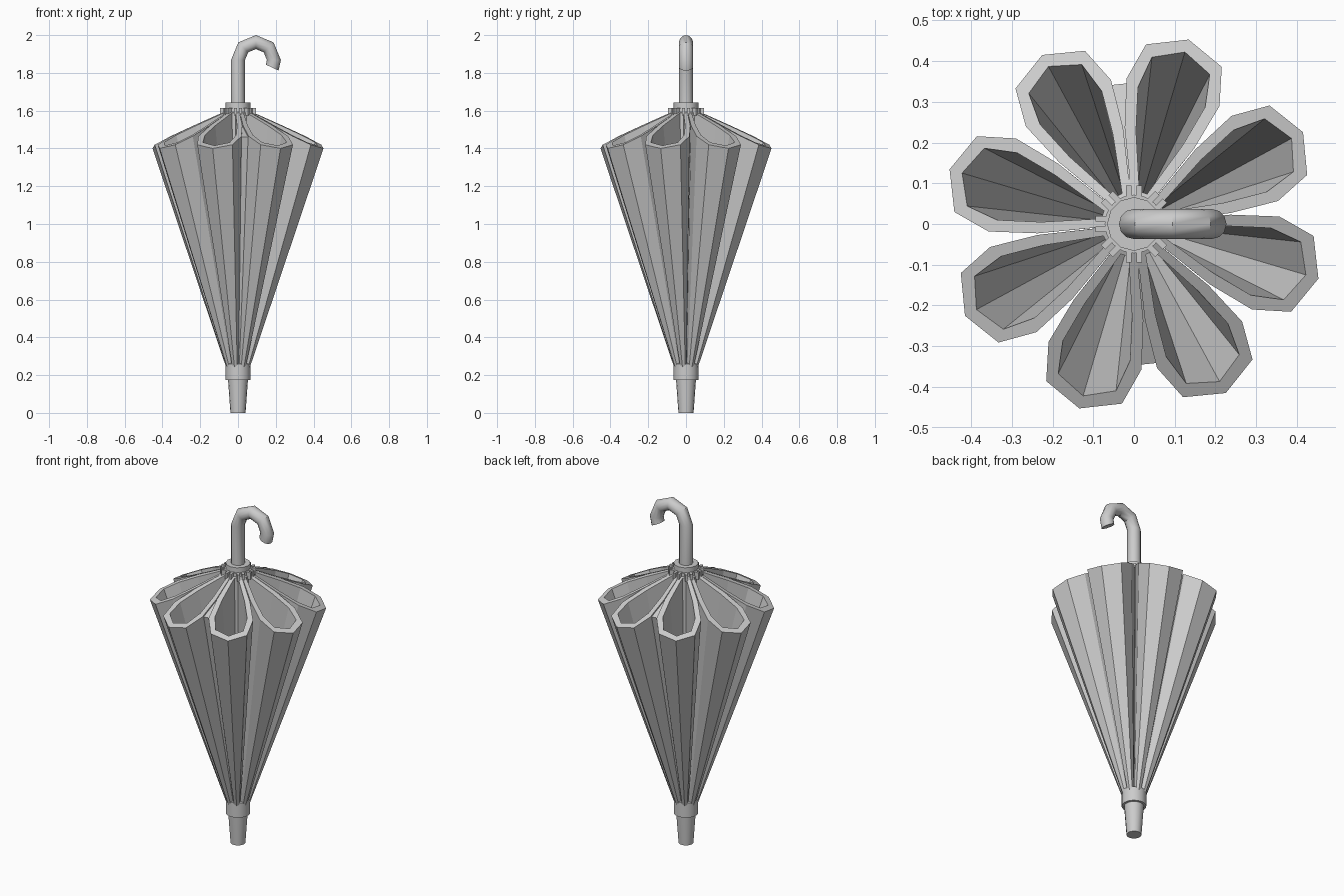
import bpy, bmesh, math
from mathutils import Vector, Matrix

cube = bpy.data.objects.get("Cube")
if cube:
    bpy.data.objects.remove(cube, do_unlink=True)

grey = bpy.data.materials.new("plain_grey")
grey.use_nodes = True
grey.diffuse_color = (0.6, 0.6, 0.6, 1)
grey.node_tree.nodes["Principled BSDF"].inputs["Base Color"].default_value = (0.6, 0.6, 0.6, 1)


def finish(bm, name, smooth=True):
    bmesh.ops.recalc_face_normals(bm, faces=bm.faces)
    mesh = bpy.data.meshes.new(name)
    bm.to_mesh(mesh)
    bm.free()
    mesh.materials.append(grey)
    obj = bpy.data.objects.new(name, mesh)
    bpy.context.collection.objects.link(obj)
    if smooth:
        bpy.ops.object.select_all(action='DESELECT')
        obj.select_set(True)
        bpy.context.view_layer.objects.active = obj
        bpy.ops.object.shade_smooth_by_angle(angle=math.radians(35))
    return obj


def bridge(bm, a, b):
    n = len(a)
    for i in range(n):
        j = (i + 1) % n
        bm.faces.new((a[i], a[j], b[j], b[i]))


def lathe(name, profile, sides):
    """Closed solid of revolution from (radius, height) pairs."""
    bm = bmesh.new()
    rings = []
    for r, z in profile:
        angles = [math.tau * i / sides for i in range(sides)]
        rings.append([bm.verts.new((r * math.cos(a), r * math.sin(a), z)) for a in angles])
    for a, b in zip(rings, rings[1:]):
        bridge(bm, a, b)
    bm.faces.new(rings[0])
    bm.faces.new(rings[-1])
    return finish(bm, name)


def mirrored(half):
    return half + [(u, -v) for u, v in reversed(half) if v > 0]


# Canopy folds: outlines as (outward, sideways), half of each mirrored
FOLDS, TURN, REACH = 8, math.radians(28.5), 0.472
OUTER = mirrored([(0.05, 0.02), (0.22, 0.089), (0.337, 0.119), (0.431, 0.097), (REACH, 0)])
INNER = mirrored([(0.08, 0.01), (0.22, 0.060), (0.325, 0.086), (0.405, 0.074), (0.44, 0)])


def rim_height(u):
    return 1.4 + 0.48 * (REACH - u)


def loft_loops(bm, outline, shrink, bottom):
    top = [bm.verts.new((u, v, rim_height(u))) for u, v in outline]
    low = [bm.verts.new((u * shrink, v * shrink, bottom)) for u, v in outline]
    bridge(bm, top, low)
    bm.faces.new(low)
    return top


for k in range(FOLDS):
    bm = bmesh.new()
    bridge(bm, loft_loops(bm, OUTER, 0.138, 0.24), loft_loops(bm, INNER, 0.11, 0.27))
    bm.transform(Matrix.Rotation(TURN + math.tau * k / FOLDS, 4, 'Z'))
    finish(bm, f"canopy_fold_{k + 1}", smooth=False)

# Gathered cloth filling the front and back valleys
for name, k in (("back_valley", 1.5), ("front_valley", 5.5)):
    bm = bmesh.new()
    loft_loops(bm, [(0.06, 0), (0.345, 0.026), (0.345, -0.026)], 0.13, 0.24)
    bmesh.ops.holes_fill(bm, edges=bm.edges)
    bm.transform(Matrix.Rotation(TURN + math.tau * k / FOLDS, 4, 'Z'))
    finish(bm, name, smooth=False)

# Tip, lower ring, shaft and collar
lathe("tip", [(0.04, 0), (0.053, 0.18)], 16)
lathe("lower_ring", [(0.066, 0.175), (0.066, 0.26), (0.05, 0.265)], 16)
lathe("shaft", [(0.03, 0.2), (0.03, 1.62)], 10)
lathe("rib_hub", [(0.072, 1.572), (0.072, 1.612)], 16)
lathe("collar", [(0.066, 1.6), (0.066, 1.642)], 12)

# Rib hinges: pairs of prongs around the hub
bm = bmesh.new()
for k in range(FOLDS):
    for side in (-1, 1):
        place = (Matrix.Rotation(math.tau * k / FOLDS, 4, 'Z')
                 @ Matrix.Translation((0.077, side * 0.013, 1.594))
                 @ Matrix.Diagonal((0.034, 0.014, 0.04, 1)))
        bmesh.ops.create_cube(bm, size=1, matrix=place)
finish(bm, "rib_hinges", smooth=False)

# Crook handle: a ring swept along a straight then curved path
BEND, TUBE, SIDES = 0.095, 0.037, 12
path = [(Vector((0, 0, 1.61)), math.pi)]
for degrees in (180, 135, 90, 45, 0, -25):
    a = math.radians(degrees)
    path.append((Vector((BEND + BEND * math.cos(a), 0, 1.868 + BEND * math.sin(a))), a))
bm = bmesh.new()
rings = []
for centre, a in path:
    out = Vector((math.cos(a), 0, math.sin(a)))
    ring = []
    for i in range(SIDES):
        t = math.tau * i / SIDES
        ring.append(bm.verts.new(centre + TUBE * (math.cos(t) * out + math.sin(t) * Vector((0, 1, 0)))))
    rings.append(ring)
for a, b in zip(rings, rings[1:]):
    bridge(bm, a, b)
bm.faces.new(rings[0])
bm.faces.new(rings[-1])
finish(bm, "crook_handle")
